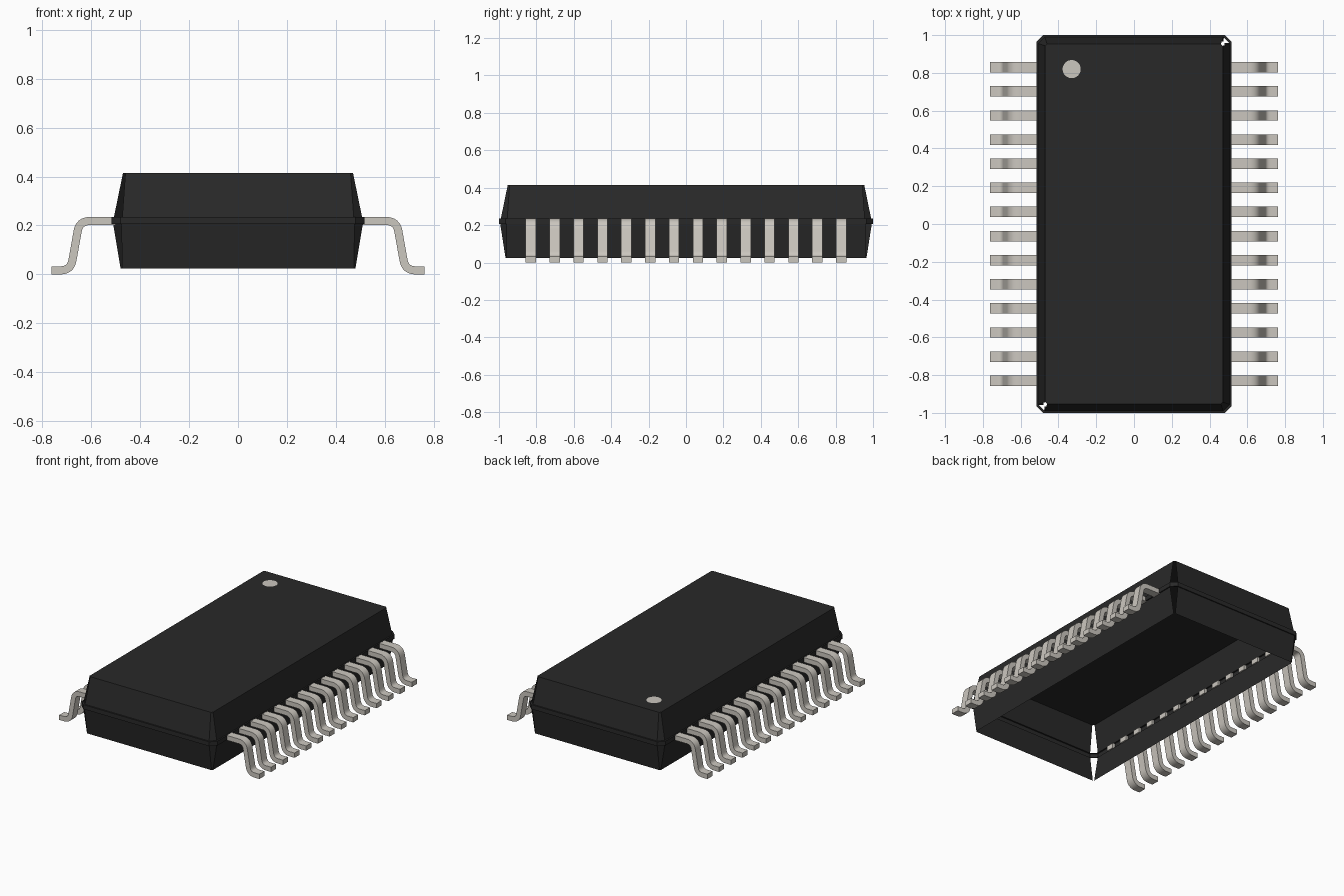
import bpy, bmesh, math
from mathutils import Vector

cube = bpy.data.objects.get("Cube")
if cube:
    bpy.data.objects.remove(cube, do_unlink=True)


def material(name, rgb):
    m = bpy.data.materials.new(name)
    m.use_nodes = True
    m.diffuse_color = (*rgb, 1)
    m.node_tree.nodes["Principled BSDF"].inputs["Base Color"].default_value = (*rgb, 1)
    return m


BLACK = material("black plastic", (0.022, 0.022, 0.022))
METAL = material("tinned metal", (0.60, 0.57, 0.52))


def finish(bm, name, mat):
    mesh = bpy.data.meshes.new(name)
    bm.to_mesh(mesh)
    bm.free()
    mesh.materials.append(mat)
    ob = bpy.data.objects.new(name, mesh)
    bpy.context.collection.objects.link(ob)
    return ob


# Package body: open-bottomed shell of chamfered rings (half x, half y, chamfer, z)
# with a slightly protruding parting band around the middle
LEVELS = [(0.48, 0.965, 0.006, 0.025), (0.510, 0.993, 0.034, 0.205),
          (0.517, 1.0, 0.036, 0.205), (0.517, 1.0, 0.036, 0.235),
          (0.507, 0.990, 0.034, 0.235), (0.47, 0.953, 0.01, 0.415)]


def ring(bm, hx, hy, c, z):
    pts = [(hx, hy - c), (hx - c, hy), (c - hx, hy), (-hx, hy - c),
           (-hx, c - hy), (c - hx, -hy), (hx - c, -hy), (hx, c - hy)]
    return [bm.verts.new((x, y, z)) for x, y in pts]


bm = bmesh.new()
rings = [ring(bm, *lv) for lv in LEVELS]
for level, (a, b) in enumerate(zip(rings, rings[1:])):
    for i in range(8):
        # two opposite corners stay open above and below the parting band
        if i in (0, 4) and level in (0, 4):
            continue
        j = (i + 1) % 8
        bm.faces.new((a[i], a[j], b[j], b[i]))
bm.faces.new(rings[-1])
finish(bm, "package_body", BLACK)

# Pin one marker: thin disc on the top face
bm = bmesh.new()
bmesh.ops.create_circle(bm, cap_ends=True, segments=32, radius=0.048)
bmesh.ops.translate(bm, verts=bm.verts, vec=(-0.33, 0.82, 0.4153))
finish(bm, "pin_one_marker", METAL)


# Gull-wing lead centre line in (x, z), each corner rounded by a short curve
def rounded_path(points, reach, steps=8):
    pts = [Vector(p) for p in points]
    out = [pts[0]]
    for p, q, r in zip(pts, pts[1:], pts[2:]):
        start = q + (p - q).normalized() * reach
        end = q + (r - q).normalized() * reach
        for k in range(steps + 1):
            t = k / steps
            out.append(start * (1 - t) ** 2 + q * (2 * t * (1 - t)) + end * t ** 2)
    return out + [pts[-1]]


HALF_T = 0.0165
HALF_W = 0.0275
path = rounded_path([(0.50, 0.218), (0.648, 0.218), (0.684, HALF_T), (0.763, HALF_T)], 0.042)


def lead(side, y, name):
    bm = bmesh.new()
    sections = []
    last = len(path) - 1
    for i, p in enumerate(path):
        d = (path[min(i + 1, last)] - path[max(i - 1, 0)]).normalized()
        if i in (0, 1, last - 1, last):
            d = Vector((1, 0))
        n = Vector((-d.y, d.x)) * HALF_T
        sections.append([bm.verts.new((side * q.x, y + w, q.y)) for q, w in
                         ((p + n, -HALF_W), (p + n, HALF_W),
                          (p - n, HALF_W), (p - n, -HALF_W))])
    for a, b in zip(sections, sections[1:]):
        for k in range(4):
            m = (k + 1) % 4
            bm.faces.new((a[k], a[m], b[m], b[k]))
    bm.faces.new(sections[0])
    bm.faces.new(sections[-1])
    bmesh.ops.recalc_face_normals(bm, faces=bm.faces)
    return finish(bm, name, METAL)


# Fourteen leads along each long side
leads = []
for side, label in ((1, "left"), (-1, "right")):
    for i in range(14):
        leads.append(lead(side, (i - 6.5) * 0.1277, f"{label}_lead_{i + 1}"))

bpy.ops.object.select_all(action="DESELECT")
for ob in leads:
    ob.select_set(True)
bpy.context.view_layer.objects.active = leads[0]
bpy.ops.object.shade_smooth_by_angle(angle=math.radians(35))
